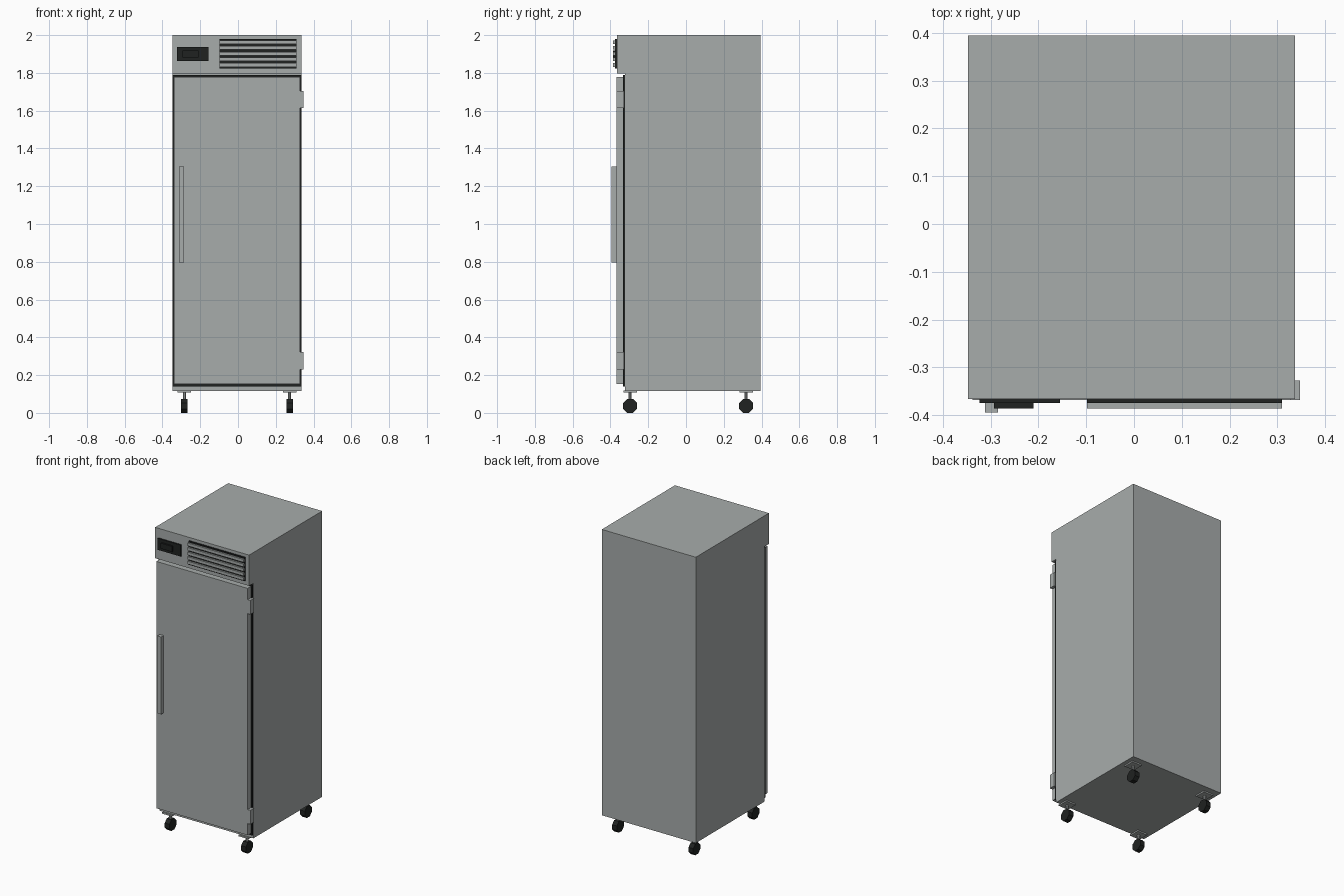
import bpy, bmesh, math
from mathutils import Matrix, Vector

cube = bpy.data.objects.get("Cube")
if cube:
    bpy.data.objects.remove(cube, do_unlink=True)


def material(name, colour, rough):
    m = bpy.data.materials.new(name)
    m.use_nodes = True
    m.diffuse_color = (*colour, 1)
    bsdf = m.node_tree.nodes["Principled BSDF"]
    bsdf.inputs["Base Color"].default_value = (*colour, 1)
    bsdf.inputs["Roughness"].default_value = rough
    return m


steel = material("brushed_steel_grey", (0.39, 0.415, 0.41), 0.5)
black = material("black_rubber", (0.014, 0.016, 0.015), 0.7)


def finish(name, bm, mat):
    bmesh.ops.recalc_face_normals(bm, faces=bm.faces)
    mesh = bpy.data.meshes.new(name)
    bm.to_mesh(mesh)
    bm.free()
    mesh.materials.append(mat)
    ob = bpy.data.objects.new(name, mesh)
    bpy.context.scene.collection.objects.link(ob)
    return ob


def box(name, x, y, z, mat):
    """Box from (min, max) ranges on each axis."""
    bm = bmesh.new()
    size = [r[1] - r[0] for r in (x, y, z)]
    centre = Vector([sum(r) / 2 for r in (x, y, z)])
    bmesh.ops.create_cube(bm, size=1, matrix=Matrix.Translation(centre) @ Matrix.Diagonal((*size, 1)))
    return finish(name, bm, mat)


def cylinder(name, centre, radius, depth, sides, mat, along_x=False):
    bm = bmesh.new()
    turn = Matrix.Rotation(math.pi / 2, 4, "Y") if along_x else Matrix()
    spin = Matrix.Rotation(math.pi / sides, 4, "Z")
    bmesh.ops.create_cone(bm, cap_ends=True, segments=sides, radius1=radius, radius2=radius,
                          depth=depth, matrix=Matrix.Translation(centre) @ turn @ spin)
    return finish(name, bm, mat)


LEFT, RIGHT = -0.348, 0.337
FRONT, HEAD_FRONT, BACK = -0.322, -0.366, 0.395
BASE, HEAD_BASE, TOP = 0.117, 1.797, 2.0

# Cabinet: side profile with overhanging head, extruded across the width
profile = [(FRONT, BASE), (BACK, BASE), (BACK, TOP), (HEAD_FRONT, TOP),
           (HEAD_FRONT, HEAD_BASE), (FRONT, HEAD_BASE)]
bm = bmesh.new()
side = bm.faces.new([bm.verts.new((LEFT, y, z)) for y, z in profile])
moved = bmesh.ops.extrude_face_region(bm, geom=[side])["geom"]
bmesh.ops.translate(bm, vec=(RIGHT - LEFT, 0, 0),
                    verts=[v for v in moved if isinstance(v, bmesh.types.BMVert)])
finish("cabinet", bm, steel)

# Door with its gasket, handle and hinges
box("door_gasket", (-0.347, 0.336), (-0.334, FRONT), (0.14, 1.79), black)
box("door", (-0.338, 0.328), (-0.368, -0.333), (0.153, 1.779), steel)
box("door_handle", (-0.312, -0.285), (-0.395, -0.367), (0.795, 1.305), steel)
for label, z in (("lower", 0.23), ("upper", 1.613)):
    box(label + "_hinge", (0.326, 0.348), (-0.3685, -0.328), (z, z + 0.092), steel)

# Control panel
box("control_panel", (-0.323, -0.155), (-0.375, HEAD_FRONT), (1.862, 1.938), black)
box("control_display", (-0.293, -0.21), (-0.386, -0.374), (1.882, 1.918), black)

# Vent grille: dark backing and grey slats
box("vent_backing", (-0.098, 0.31), (-0.375, HEAD_FRONT), (1.824, 1.98), black)
SLATS, PITCH = 5, 0.03
for i in range(SLATS):
    z = 1.902 + (i - (SLATS - 1) / 2) * PITCH
    box(f"vent_slat_{i + 1}", (-0.098, 0.31), (-0.386, -0.374), (z - 0.0095, z + 0.0095), steel)

# Four casters
for row, y in (("front", -0.296), ("rear", 0.318)):
    for hand, x in (("right", -0.284), ("left", 0.273)):
        name = f"{row}_{hand}_caster"
        box(name + "_plate", (x - 0.036, x + 0.036), (y - 0.036, y + 0.036), (0.108, 0.118), steel)
        cylinder(name + "_stem", (x, y, 0.088), 0.009, 0.045, 8, steel)
        cylinder(name + "_wheel", (x, y, 0.037), 0.04, 0.034, 8, black, along_x=True)
